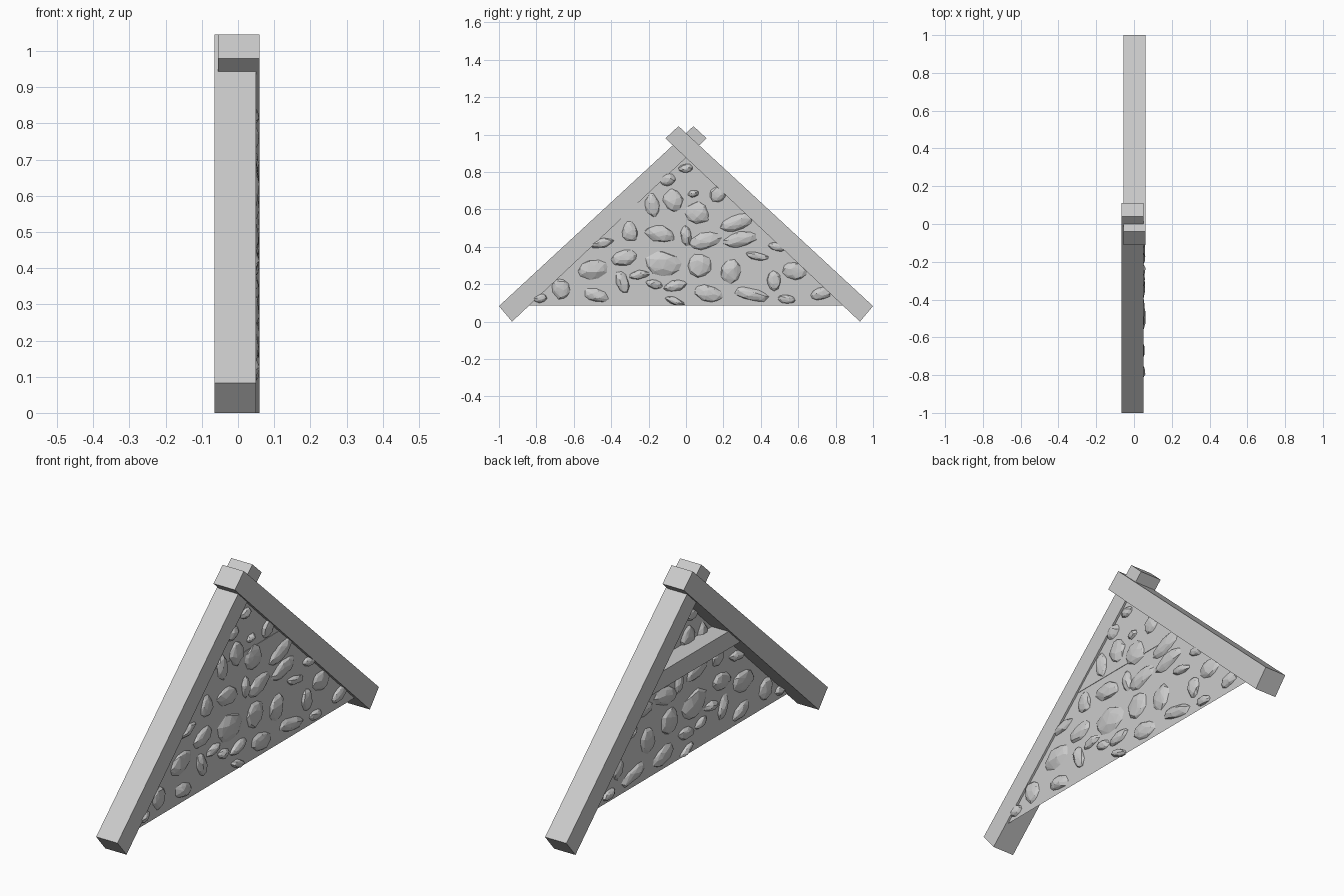
import bpy, bmesh, math, random
from mathutils import Vector, Matrix

if "Cube" in bpy.data.objects:
    bpy.data.objects.remove(bpy.data.objects["Cube"])

random.seed(7)


def finish(name, bm):
    bmesh.ops.recalc_face_normals(bm, faces=bm.faces)
    mesh = bpy.data.meshes.new(name)
    bm.to_mesh(mesh)
    bm.free()
    ob = bpy.data.objects.new(name, mesh)
    bpy.context.collection.objects.link(ob)
    return ob


def prism(name, profile, x0, x1):
    """Extrude a (y, z) outline from x0 to x1; equal values give a flat sheet."""
    bm = bmesh.new()
    face = bm.faces.new([bm.verts.new((x0, y, z)) for y, z in profile])
    if x1 != x0:
        new = bmesh.ops.extrude_face_region(bm, geom=[face])["geom"]
        moved = [v for v in new if isinstance(v, bmesh.types.BMVert)]
        bmesh.ops.translate(bm, verts=moved, vec=(x1 - x0, 0, 0))
        if not face.is_valid or len(bm.faces) < 6:
            bm.faces.new([v for v in bm.verts if v not in moved])
    return finish(name, bm)


# Crossed sloping beams, offset slightly in depth
beam = [(-0.04, 1.045), (1.0, 0.083), (0.93, 0.0), (-0.11, 0.98)]
prism("right_rafter", beam, -0.055, 0.06)
prism("left_rafter", [(-y, z) for y, z in beam], -0.065, 0.05)

# Horizontal tie, deep on the back and almost flush on the stone side
prism("tie_beam", [(-0.37, 0.55), (0.37, 0.55), (0.37, 0.635), (-0.37, 0.635)],
      -0.05, 0.042)

# Thin plaster infill
WALL_X = 0.04
prism("wall_panel", [(-0.88, 0.085), (0.88, 0.085), (0, 0.91)], WALL_X, WALL_X)

# Stones: y, z, width, height (a negative height leans the stone downward)
stones = [
    (-.67, .175, .10, .12), (-.50, .28, .17, .11), (-.48, .14, .13, -.07),
    (-.78, .125, .08, .05), (-.33, .34, .15, .09), (-.30, .48, .09, .11),
    (-.45, .42, .13, .05), (-.12, .31, .20, -.14), (-.34, .21, .07, .13),
    (-.25, .25, .11, .05), (-.17, .20, .09, -.05), (-.06, .19, .13, .06),
    (-.06, .11, .11, -.04), (.12, .15, .16, -.09), (.07, .30, .13, .14),
    (.10, .43, .18, .09), (.29, .44, .19, .08), (.24, .27, .11, -.13),
    (.35, .145, .19, -.07), (.54, .12, .10, -.05), (.47, .22, .08, .11),
    (.58, .27, .13, -.10), (.72, .15, .12, .07), (.49, .40, .10, -.05),
    (.38, .35, .13, -.045), (.27, .53, .20, .09), (.06, .58, .14, -.12),
    (-.07, .65, .11, .13), (-.18, .62, .08, .13), (-.10, .76, .09, .07),
    (.0, .82, .08, .05), (.17, .68, .09, -.09), (.04, .685, .06, .04),
    (-.14, .47, .17, -.09), (.0, .46, .06, .11),
]
bm = bmesh.new()
for y, z, w, h in stones:
    lean = math.copysign(random.uniform(0.12, 0.35), h)
    turn = Matrix.Rotation(lean, 3, 'X')
    pts = []
    # Jittered rim and inset rings on both faces make a chipped, convex pebble
    for depth, size, count in ((0, 1, 10), (.012, .8, 7), (-.012, .8, 7),
                               (.019, .4, 4), (-.019, .4, 4)):
        start = random.uniform(0, math.tau)
        for i in range(count):
            a = start + (i + random.uniform(-.3, .3)) * math.tau / count
            r = size * random.uniform(.88, 1.06)
            p = Vector((depth * random.uniform(.75, 1.05),
                        math.cos(a) * r * w / 2, math.sin(a) * r * abs(h) / 2))
            pts.append(bm.verts.new(turn @ p + Vector((WALL_X, y, z))))
    hull = bmesh.ops.convex_hull(bm, input=pts)
    loose = {v for v in hull["geom_interior"] + hull["geom_unused"]
             if isinstance(v, bmesh.types.BMVert)}
    bmesh.ops.delete(bm, geom=list(loose), context='VERTS')
finish("stones", bm)
